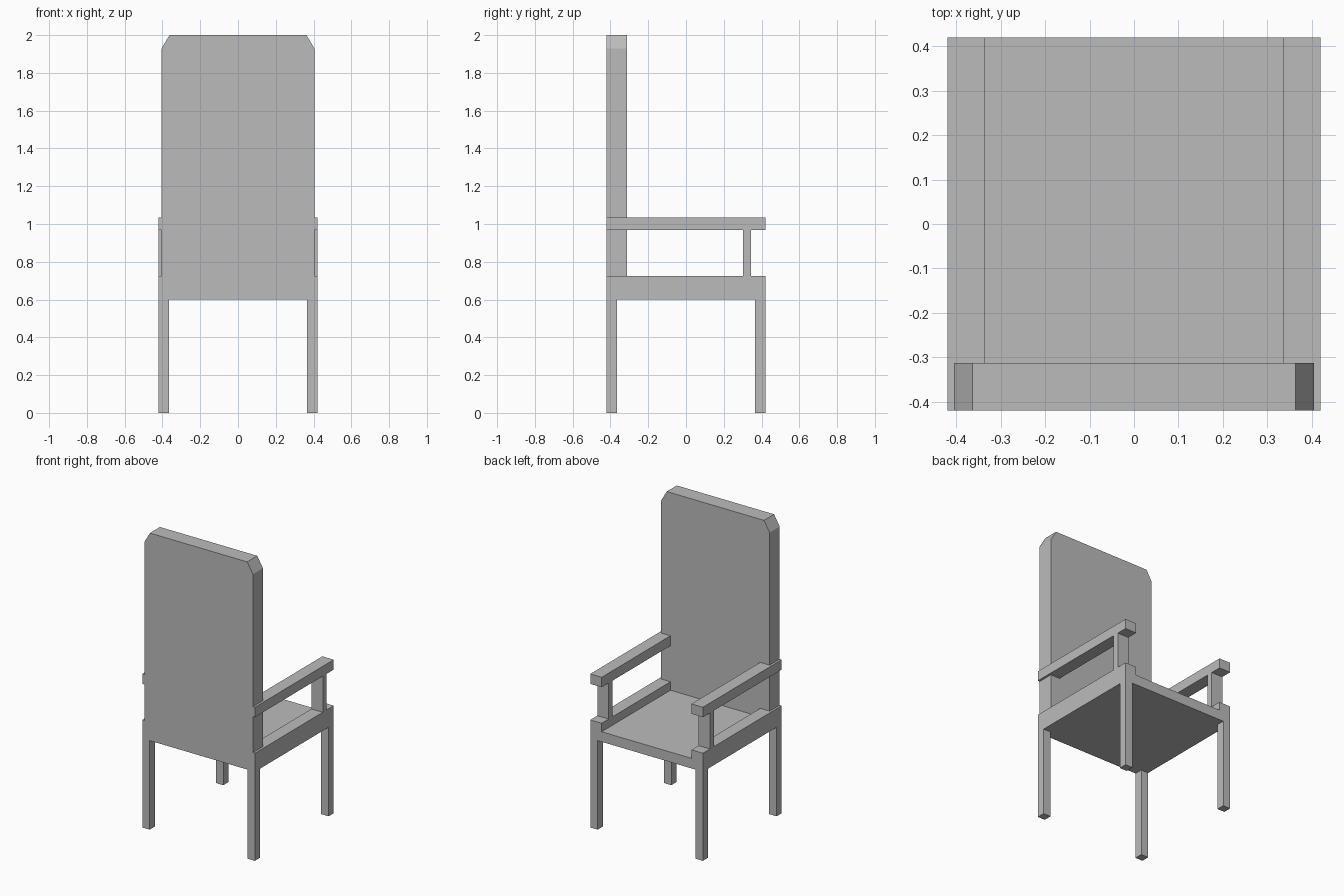
import bpy
import bmesh

if "Cube" in bpy.data.objects:
    bpy.data.objects.remove(bpy.data.objects["Cube"], do_unlink=True)

grey = bpy.data.materials.new("plain grey")
grey.use_nodes = True
COLOUR = (0.5, 0.5, 0.5, 1)
grey.diffuse_color = COLOUR
grey.node_tree.nodes["Principled BSDF"].inputs["Base Color"].default_value = COLOUR

HALF = 0.42          # half width and half depth of the chair
INNER = 0.335        # inner edge of rails and arms
LEG = 0.055          # leg thickness
SEAT_Z, RAIL_Z = 0.6, 0.725
ARM_Z, ARM_TOP = 0.968, 1.035
BACK_Y = -0.313      # face of the backrest towards the seat


def extrude_profile(name, points, y0, y1):
    """Extrude an outline in the x-z plane from y0 to y1."""
    bm = bmesh.new()
    face = bm.faces.new([bm.verts.new((x, y0, z)) for x, z in points])
    new = bmesh.ops.extrude_face_region(bm, geom=[face])["geom"]
    verts = [v for v in new if isinstance(v, bmesh.types.BMVert)]
    bmesh.ops.translate(bm, verts=verts, vec=(0, y1 - y0, 0))
    bmesh.ops.recalc_face_normals(bm, faces=bm.faces)
    mesh = bpy.data.meshes.new(name)
    bm.to_mesh(mesh)
    bm.free()
    mesh.materials.append(grey)
    obj = bpy.data.objects.new(name, mesh)
    bpy.context.collection.objects.link(obj)
    return obj


def box(name, x, y, z):
    corners = [(x[0], z[0]), (x[1], z[0]), (x[1], z[1]), (x[0], z[1])]
    return extrude_profile(name, corners, *y)


def mirrored(half):
    """Complete a right-half outline with its mirror image."""
    return half + [(-x, z) for x, z in reversed(half)]


# Seat with raised side rails
seat_top = 0.668
extrude_profile("seat", mirrored([(HALF, SEAT_Z), (HALF, RAIL_Z),
                                  (INNER, RAIL_Z), (INNER, seat_top)]),
                -HALF, HALF)

# Tall backrest with clipped top corners
extrude_profile("backrest", mirrored([(0.405, seat_top), (0.405, 1.928),
                                      (0.363, 2.0)]), -HALF, BACK_Y)

# Legs, armrests and arm posts on each side
for side, sign in (("left", 1), ("right", -1)):
    leg_x = sorted((sign * HALF, sign * (HALF - LEG)))
    arm_x = sorted((sign * HALF, sign * INNER))
    box(f"{side}_front_leg", leg_x, (-HALF, LEG - HALF), (0, SEAT_Z))
    box(f"{side}_rear_leg", leg_x, (HALF - LEG, HALF), (0, SEAT_Z))
    box(f"{side}_armrest", arm_x, (-HALF, HALF), (ARM_Z, ARM_TOP))
    box(f"{side}_arm_post", arm_x, (0.303, 0.345), (RAIL_Z, ARM_Z))
